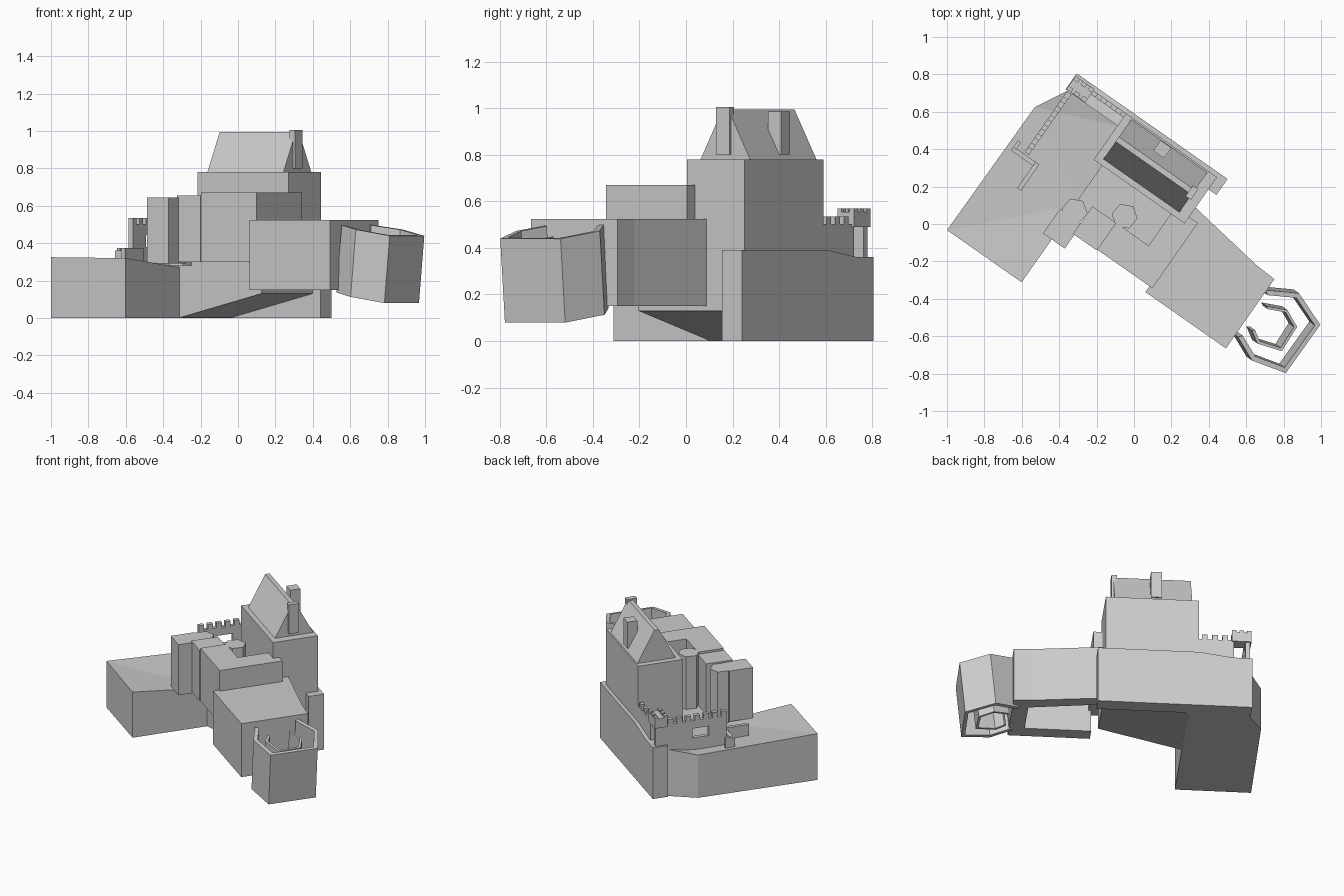
import bpy, bmesh, math

if "Cube" in bpy.data.objects:
    bpy.data.objects.remove(bpy.data.objects["Cube"])

# The whole castle is laid out in local plan axes (u, v), turned in plan
TURN = math.radians(-35)


def loft(name, lower, upper):
    """Solid between two matching loops of local points."""
    bm = bmesh.new()
    a = [bm.verts.new(p) for p in lower]
    b = [bm.verts.new(p) for p in upper]
    n = len(a)
    bm.faces.new(a[::-1])
    bm.faces.new(b)
    for i in range(n):
        j = (i + 1) % n
        bm.faces.new((a[i], a[j], b[j], b[i]))
    bmesh.ops.triangulate(bm, faces=[f for f in bm.faces if len(f.verts) > 4])
    bmesh.ops.recalc_face_normals(bm, faces=bm.faces)
    me = bpy.data.meshes.new(name)
    bm.to_mesh(me)
    bm.free()
    ob = bpy.data.objects.new(name, me)
    ob.rotation_euler.z = TURN
    bpy.context.collection.objects.link(ob)
    return ob


def plan(name, pts, z0, z1):
    return loft(name, [(u, v, z0) for u, v in pts], [(u, v, z1) for u, v in pts])


def box(name, u0, u1, v0, v1, z0, z1):
    return plan(name, [(u0, v0), (u1, v0), (u1, v1), (u0, v1)], z0, z1)


def side(name, prof, v0, v1):
    """Extrude a (u, z) profile along v."""
    return loft(name, [(u, v0, z) for u, z in prof], [(u, v1, z) for u, z in prof])


def hexagon(name, u, v, r, z0, z1):
    pts = [(u + r * math.cos(math.radians(60 * i + 25)),
            v + r * math.sin(math.radians(60 * i + 25))) for i in range(6)]
    plan(name, pts, z0, z1)


def c_shell(name, pts, centre, inset, zt, zb):
    """Open-sided leaning shell along a path, thinned towards the centre."""
    cu, cv = centre
    loop = pts + [(cu + (u - cu) * inset, cv + (v - cv) * inset) for u, v in pts[::-1]]
    drop = lambda u: 0.06 * (u - 0.78) / 0.34
    bm = bmesh.new()
    lo = [bm.verts.new((u - 0.035, v, zb - drop(u))) for u, v in loop]
    hi = [bm.verts.new((u, v, zt - drop(u))) for u, v in loop]
    n = len(loop)
    for i in range(n):
        j = (i + 1) % n
        bm.faces.new((lo[i], lo[j], hi[j], hi[i]))
    for i in range(len(pts) - 1):
        for ring in (lo, hi):
            bm.faces.new((ring[i], ring[i + 1], ring[n - 2 - i], ring[n - 1 - i]))
    bmesh.ops.recalc_face_normals(bm, faces=bm.faces)
    me = bpy.data.meshes.new(name)
    bm.to_mesh(me)
    bm.free()
    ob = bpy.data.objects.new(name, me)
    ob.rotation_euler.z = TURN
    bpy.context.collection.objects.link(ob)


# Rocky base with uneven top
base = [(-0.80, -0.60, .325), (-0.313, -0.60, .32), (-0.313, -0.096, .27),
        (-0.313, 0.40, .30), (-0.60, 0.484, .36), (-0.713, 0.484, .36),
        (-0.692, 0.395, .33), (-0.793, 0.208, .30)]
loft("base", [(u, v, 0) for u, v, z in base], base)

# Courtyard ground with rising underside, and the rear retaining wall
side("courtyard_ground", [(-0.32, 0), (0.22, .13), (0.22, .30), (-0.32, .30)], -0.096, 0.39)
side("rear_wall", [(-0.713, 0), (0.272, 0), (0.272, .39), (-0.374, .39),
                   (-0.59, .36), (-0.713, .36)], 0.38, 0.484)

# Keep with steep roof, flat ridge strip and chimneys
box("keep", -0.374, 0.22, 0.158, 0.46, 0.295, 0.78)
roof_low = [(-0.333, 0.188), (0.163, 0.188), (0.163, 0.453), (-0.333, 0.453)]
roof_top = [(-0.333, 0.305), (0.163, 0.305), (0.163, 0.335), (-0.333, 0.335)]
loft("keep_roof", [(u, v, .775) for u, v in roof_low], [(u, v, .995) for u, v in roof_top])
box("gable_chimney", 0.14, 0.175, 0.28, 0.35, 0.80, 1.005)
box("roof_chimney", -0.14, -0.07, 0.38, 0.448, 0.80, 0.985)

# Front ranges around the courtyard
box("left_block", -0.37, -0.228, -0.32, -0.16, 0.29, 0.645)
box("middle_block", -0.237, -0.083, -0.23, -0.05, 0.30, 0.655)
box("front_hall", -0.083, 0.277, -0.225, -0.05, 0.30, 0.67)
box("right_wing", 0.13, 0.277, -0.05, 0.20, 0.29, 0.67)
hexagon("left_stair_turret", -0.30, -0.125, 0.07, 0.28, 0.645)
hexagon("hall_stair_turret", -0.065, 0.005, 0.07, 0.29, 0.67)

# Outer side wall with a window opening
W0, W1 = -0.70, -0.672
box("side_wall_sill", W0, W1, -0.02, 0.46, 0.28, 0.38)
box("side_wall_lintel", W0, W1, -0.02, 0.46, 0.445, 0.50)
box("side_wall_pier_near", W0, W1, -0.02, 0.10, 0.38, 0.445)
box("side_wall_pier_far", W0, W1, 0.21, 0.46, 0.38, 0.445)
for i in range(7):
    v = -0.02 + i * 0.06
    box("side_merlon", W0, W1, v, v + 0.035, 0.50, 0.535)

# Rear curtain wall and overhanging corner turret
box("rear_curtain", -0.60, -0.37, 0.435, 0.46, 0.33, 0.50)
for i in range(3):
    u = -0.56 + i * 0.065
    box("rear_merlon", u, u + 0.035, 0.435, 0.46, 0.50, 0.535)
box("corner_turret", -0.71, -0.586, 0.383, 0.469, 0.49, 0.555)
for u in (-0.71, -0.663, -0.616):
    for v in (0.383, 0.447):
        box("turret_merlon", u, u + 0.03, v, v + 0.022, 0.555, 0.57)

# Low stepped wall at the end of the side wall
box("low_wall_return", -0.765, -0.745, -0.035, 0.01, 0.29, 0.375)
box("low_wall_cross", -0.765, -0.60, -0.055, -0.03, 0.29, 0.36)
box("low_wall_end", -0.622, -0.597, -0.20, -0.03, 0.29, 0.375)

# Open walled bastion
plan("bastion_walls", [(0.259, -0.263), (0.784, -0.263), (0.784, 0.189), (0.667, 0.195),
                       (0.21, 0.262), (0.21, 0.19), (0.27, 0.17), (0.684, 0.10),
                       (0.684, -0.165), (0.259, -0.165)], 0.15, 0.525)

# Leaning six-sided tower, outer and inner shells
outer = [(0.80, -0.176), (0.935, -0.236), (1.122, -0.188),
         (1.125, 0.13), (0.935, 0.203), (0.78, 0.115)]
c_shell("tower_outer_shell", outer, (0.95, -0.02), 0.87, 0.50, 0.14)
inner = [(0.843, -0.105), (0.907, -0.145), (1.037, -0.104),
         (1.03, 0.05), (0.936, 0.094), (0.834, 0.047)]
c_shell("tower_inner_shell", inner, (0.93, -0.02), 0.86, 0.46, 0.14)
